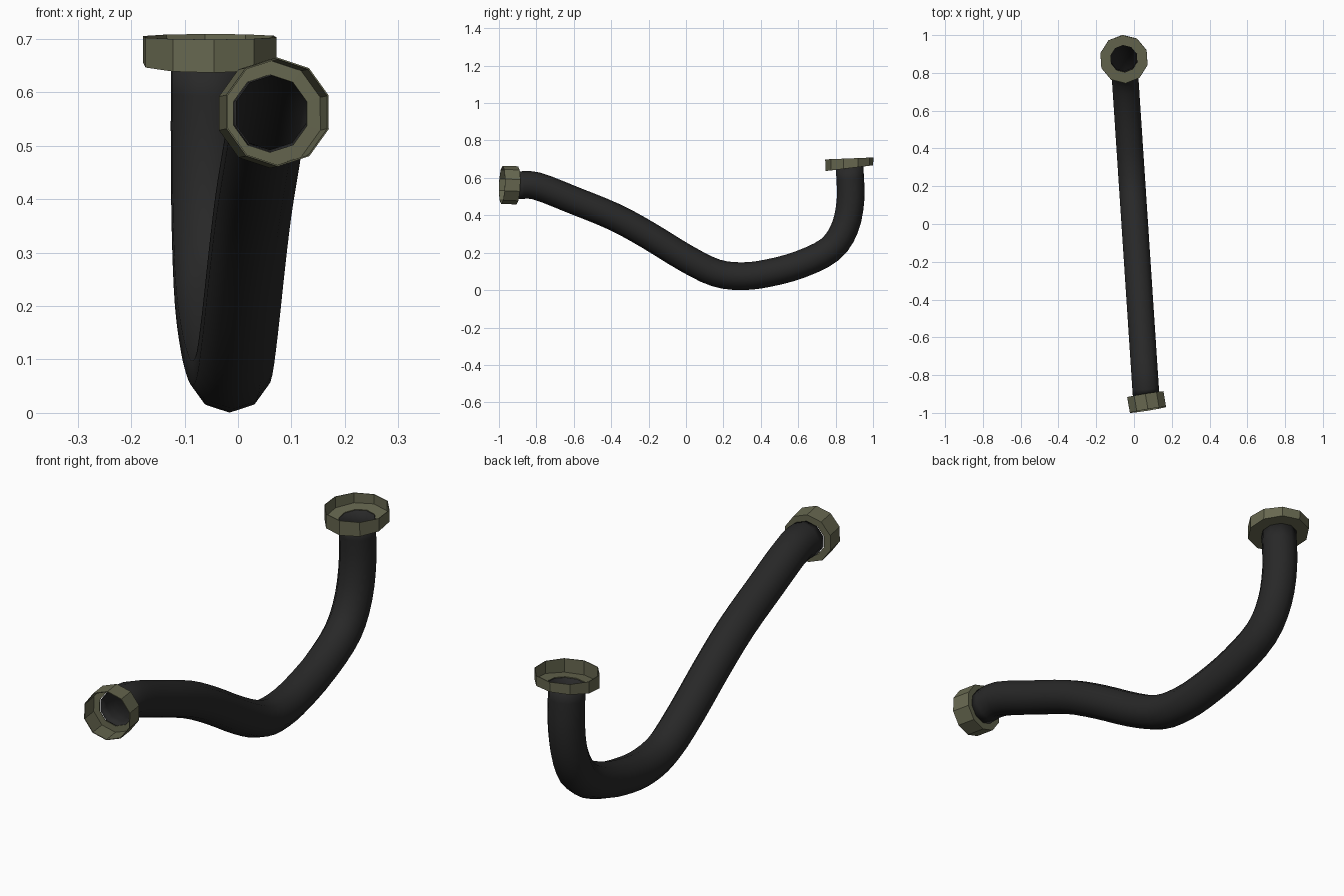
import bpy, bmesh, math
from mathutils import Vector

if "Cube" in bpy.data.objects:
    bpy.data.objects.remove(bpy.data.objects["Cube"])

SIDES = 10
HOSE_R = 0.074
SIDE = Vector((1, 0.066, 0)).normalized()   # normal of the plane the hose bends in


def material(name, rgb):
    m = bpy.data.materials.new(name)
    m.diffuse_color = (*rgb, 1)
    m.use_nodes = True
    m.node_tree.nodes["Principled BSDF"].inputs["Base Color"].default_value = m.diffuse_color
    return m


BLACK = material("black rubber", (0.021, 0.021, 0.021))
OLIVE = material("olive metal", (0.135, 0.137, 0.08))


def ring(bm, centre, axis, r):
    """Polygon ring of vertices around an axis."""
    a = Vector(axis).normalized()
    s = (SIDE - a * SIDE.dot(a)).normalized()
    n = a.cross(s)
    return [bm.verts.new(Vector(centre) + r * (math.cos(t) * n + math.sin(t) * s))
            for t in (2 * math.pi * i / SIDES for i in range(SIDES))]


def loft(name, rings, mat, smooth, outward):
    """Bridge successive (centre, axis, radius) rings into a thin open shell."""
    bm = bmesh.new()
    loops = [ring(bm, *r) for r in rings]
    for a, b in zip(loops, loops[1:]):
        for i in range(SIDES):
            j = (i + 1) % SIDES
            f = bm.faces.new((a[i], a[j], b[j], b[i]))
            f.smooth = smooth
    # make the first strip face away from its axis
    bm.normal_update()
    bm.faces.ensure_lookup_table()
    f = bm.faces[0]
    mid = (Vector(rings[0][0]) + Vector(rings[1][0])) / 2
    if (f.normal.dot(f.calc_center_median() - mid) > 0) != outward:
        bmesh.ops.reverse_faces(bm, faces=bm.faces[:])
    me = bpy.data.meshes.new(name)
    bm.to_mesh(me)
    bm.free()
    me.materials.append(mat)
    ob = bpy.data.objects.new(name, me)
    bpy.context.collection.objects.link(ob)
    mod = ob.modifiers.new("thin wall", 'SOLIDIFY')
    mod.thickness = 0.003
    mod.offset = -1
    return ob


# Hose centre line as (y, z); x follows the slanted bending plane
YZ = [(-0.902, 0.560), (-0.80, 0.557), (-0.60, 0.480), (-0.38, 0.390),
      (-0.20, 0.292), (0.0, 0.170), (0.16, 0.092), (0.30, 0.0745),
      (0.44, 0.091), (0.61, 0.137), (0.77, 0.217), (0.85, 0.335),
      (0.88, 0.487), (0.875, 0.652)]
P = [Vector((0.004 - 0.066 * y, y, z)) for y, z in YZ]
P = [2 * P[0] - P[1]] + P + [2 * P[-1] - P[-2]]


def spline(p0, p1, p2, p3, t):
    return 0.5 * (2 * p1 + (p2 - p0) * t + (2 * p0 - 5 * p1 + 4 * p2 - p3) * t * t
                  + (3 * p1 - p0 - 3 * p2 + p3) * t ** 3)


path = [spline(*P[k:k + 4], t) for k in range(len(P) - 3) for t in (0, 1 / 3, 2 / 3)]
path.append(P[-2])

FRONT_AXIS = Vector((-0.16, 0.985, -0.04))
FLOOR_AXIS = Vector((0, -0.12, 0.99))

axes = [path[min(i + 1, len(path) - 1)] - path[max(i - 1, 0)] for i in range(len(path))]
axes[0], axes[-1] = FRONT_AXIS, FLOOR_AXIS
loft("hose", [(p, a, HOSE_R) for p, a in zip(path, axes)], BLACK, True, True)

# Cup-shaped end collars: open rim, wall, floor with a hole for the hose
loft("front_collar", [((0.074, -0.984, 0.563), FRONT_AXIS, 0.102),
                      ((0.060, -0.902, 0.560), FRONT_AXIS, 0.102),
                      ((0.060, -0.902, 0.560), FRONT_AXIS, HOSE_R - 0.001)], OLIVE, False, True)
loft("top_collar", [((-0.053, 0.873, 0.704), (0, -0.04, 1), 0.129),
                    ((-0.053, 0.873, 0.652), FLOOR_AXIS, 0.129),
                    ((-0.053, 0.875, 0.652), FLOOR_AXIS, HOSE_R - 0.001)], OLIVE, False, True)
